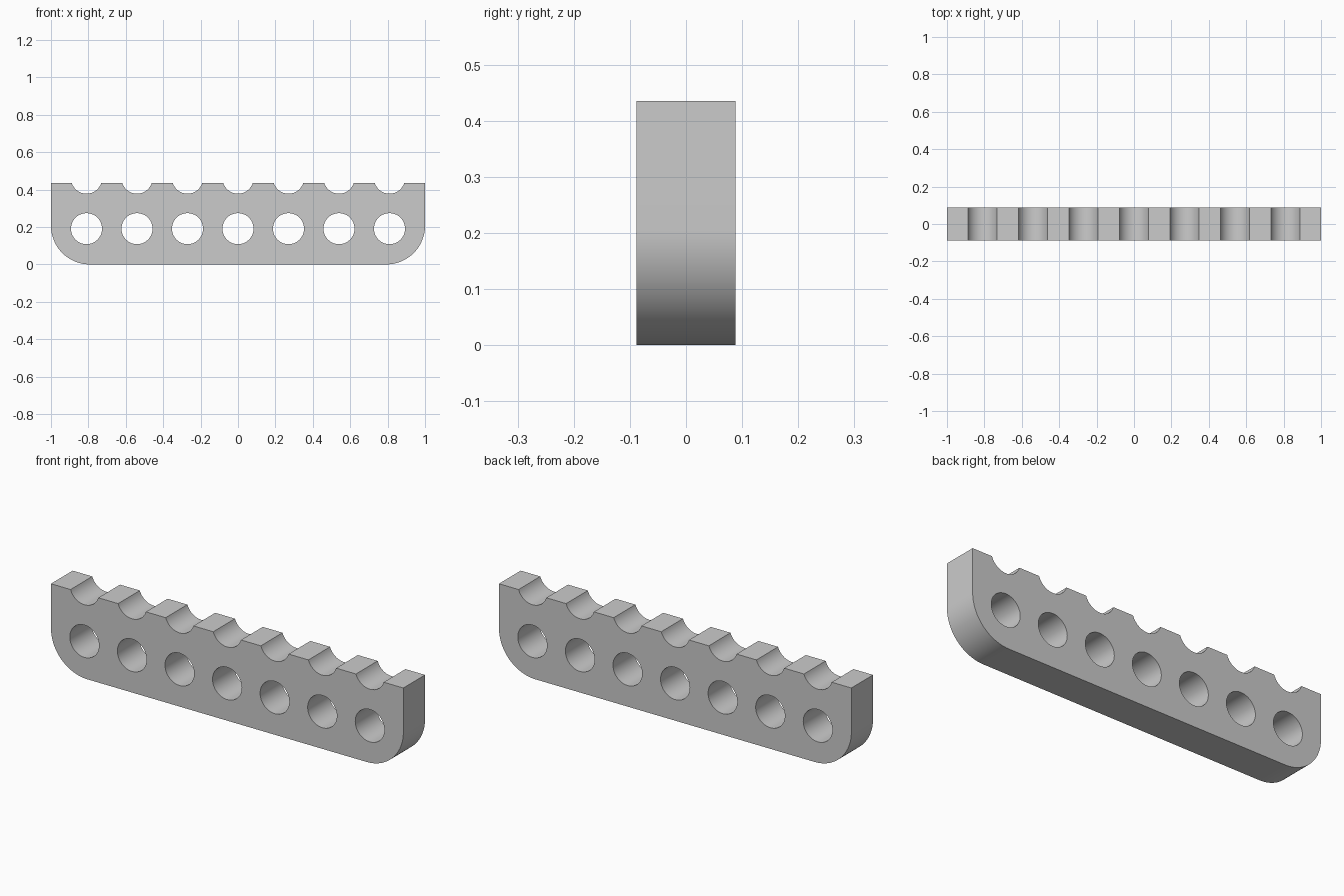
import bpy
import bmesh
from math import pi, cos, sin, acos

if "Cube" in bpy.data.objects:
    bpy.data.objects.remove(bpy.data.objects["Cube"], do_unlink=True)

HALF_LENGTH, HALF_DEPTH, HEIGHT = 1.0, 0.088, 0.435
CORNER = 0.207                      # rounded lower corners
HOLE, PITCH, HOLE_Z = 0.083, 0.27, 0.191
CENTRES = [PITCH * i for i in range(-3, 4)]


def arc(cx, cz, radius, start, end, steps):
    """Points along an arc from start to end angle."""
    angles = [start + (end - start) * i / steps for i in range(steps + 1)]
    return [(cx + radius * cos(a), cz + radius * sin(a)) for a in angles]


def add_loop(curve, points):
    spline = curve.splines.new("POLY")
    spline.points.add(len(points) - 1)
    for point, (x, z) in zip(spline.points, points):
        point.co = (x, z, 0, 1)
    spline.use_cyclic_u = True


# Outline: rounded bottom, then a row of round notches along the top edge
inner = HALF_LENGTH - CORNER
outline = arc(-inner, CORNER, CORNER, pi, 1.5 * pi, 24)
outline += arc(inner, CORNER, CORNER, 1.5 * pi, 2 * pi, 24)
outline.append((HALF_LENGTH, HEIGHT))
notch_z = HOLE_Z + PITCH
half_angle = acos((notch_z - HEIGHT) / HOLE)
for x in reversed(CENTRES):
    outline += arc(x, notch_z, HOLE, 1.5 * pi + half_angle, 1.5 * pi - half_angle, 24)
outline.append((-HALF_LENGTH, HEIGHT))

# Filled profile with a row of through holes
profile = bpy.data.curves.new("notched_bar", "CURVE")
profile.dimensions = "2D"
profile.fill_mode = "BOTH"
profile.extrude = HALF_DEPTH
add_loop(profile, outline)
for x in CENTRES:
    add_loop(profile, arc(x, HOLE_Z, HOLE, 0, 2 * pi, 48)[:-1])

bar = bpy.data.objects.new("notched_bar", profile)
bar.rotation_euler.x = pi / 2
bpy.context.collection.objects.link(bar)
bpy.ops.object.select_all(action="DESELECT")
bar.select_set(True)
bpy.context.view_layer.objects.active = bar
bpy.ops.object.convert(target="MESH")
bar = bpy.context.object
bpy.ops.object.transform_apply(location=False, rotation=True, scale=False)

# Weld the caps to the walls
bm = bmesh.new()
bm.from_mesh(bar.data)
bmesh.ops.remove_doubles(bm, verts=bm.verts, dist=0.0001)
bmesh.ops.recalc_face_normals(bm, faces=bm.faces)
bm.to_mesh(bar.data)
bm.free()
bpy.ops.object.shade_smooth_by_angle(angle=pi / 6)

# Plain grey
grey = bpy.data.materials.new("plain grey")
grey.use_nodes = True
colour = (0.6, 0.6, 0.6, 1)
grey.diffuse_color = colour
grey.node_tree.nodes["Principled BSDF"].inputs["Base Color"].default_value = colour
bar.data.materials.clear()
bar.data.materials.append(grey)
